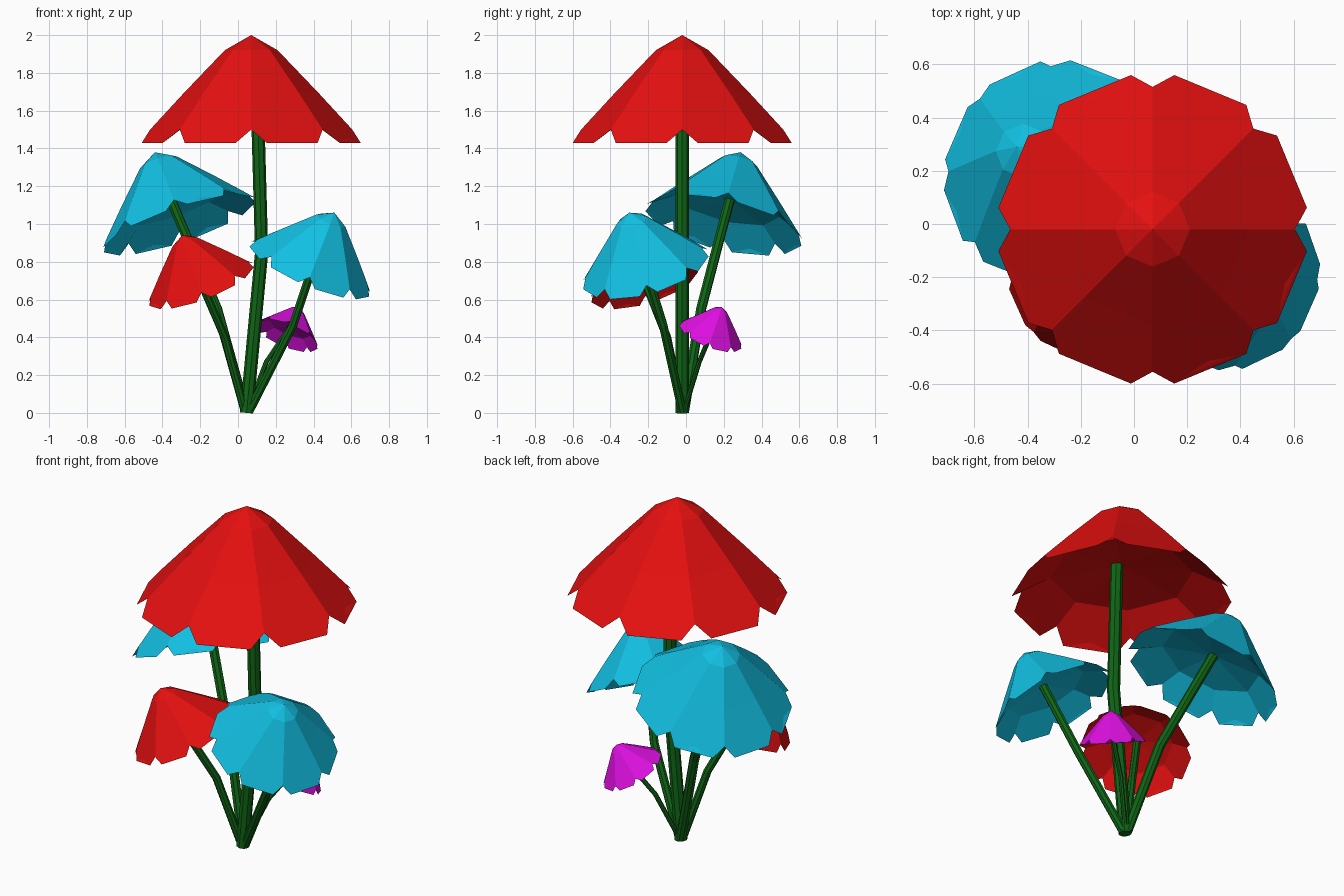
import bpy, bmesh, math
from mathutils import Vector

cube = bpy.data.objects.get("Cube")
if cube:
    bpy.data.objects.remove(cube, do_unlink=True)


def material(name, rgb):
    m = bpy.data.materials.new(name)
    m.use_nodes = True
    m.diffuse_color = (*rgb, 1)
    m.node_tree.nodes["Principled BSDF"].inputs["Base Color"].default_value = (*rgb, 1)
    return m


RED = material("petal red", (0.78, 0.005, 0.005))
BLUE = material("petal blue", (0.006, 0.53, 0.77))
PURPLE = material("petal purple", (0.72, 0.005, 0.74))
GREEN = material("stem green", (0.005, 0.13, 0.008))

SIDES = 8
HEIGHT = 0.57  # apex to petal tips at full size


def add_object(name, mesh, mat):
    mesh.materials.clear()
    mesh.materials.append(mat)
    ob = bpy.data.objects.new(name, mesh)
    bpy.context.collection.objects.link(ob)
    return ob


def make_blossom(name, rim_centre, apex, mat):
    """Eight-petal bell with scalloped rim and a shallow inner roof."""
    bm = bmesh.new()

    def ring(radius, z, offset=0.0):
        pts = []
        for i in range(SIDES):
            a = math.radians(360 / SIDES * i + offset)
            pts.append(bm.verts.new((radius * math.cos(a), radius * math.sin(a), z)))
        return pts

    top = bm.verts.new((0, 0, 0))
    crown = ring(0.14, -0.08)
    middle = ring(0.36, -0.31)
    notch = ring(0.535, -0.5)
    tip_a = ring(0.585, -HEIGHT, 8)
    tip_b = ring(0.585, -HEIGHT, 37)
    inner = ring(0.38, -0.42)
    roof = bm.verts.new((0, 0, -0.37))
    for i in range(SIDES):
        j = (i + 1) % SIDES
        rim = [notch[i], tip_a[i], tip_b[i], notch[j]]
        bm.faces.new((top, crown[i], crown[j]))
        bm.faces.new((crown[i], middle[i], middle[j], crown[j]))
        bm.faces.new([middle[i]] + rim + [middle[j]])
        bm.faces.new([inner[j]] + rim[::-1] + [inner[i]])
        bm.faces.new((roof, inner[j], inner[i]))
    mesh = bpy.data.meshes.new(name)
    bm.to_mesh(mesh)
    bm.free()
    ob = add_object(name, mesh, mat)
    axis = Vector(apex) - Vector(rim_centre)
    ob.location = apex
    ob.rotation_mode = 'QUATERNION'
    ob.rotation_quaternion = Vector((0, 0, 1)).rotation_difference(axis)
    ob.scale = [axis.length / HEIGHT] * 3


def make_stem(name, points, radius):
    """Octagonal tube along a bent path."""
    curve = bpy.data.curves.new(name + "_path", 'CURVE')
    curve.dimensions = '3D'
    curve.bevel_depth = radius
    curve.bevel_resolution = 2
    curve.use_fill_caps = True
    spline = curve.splines.new('POLY')
    spline.points.add(len(points) - 1)
    for p, co in zip(spline.points, points):
        p.co = (*co, 1)
    spline.use_smooth = False
    temp = bpy.data.objects.new(name + "_path", curve)
    bpy.context.collection.objects.link(temp)
    deps = bpy.context.evaluated_depsgraph_get()
    mesh = bpy.data.meshes.new_from_object(temp.evaluated_get(deps))
    bpy.data.objects.remove(temp, do_unlink=True)
    add_object(name, mesh, GREEN)


# name, colour, rim centre, apex, stem base, stem bend, stem radius
flowers = [
    ("tall_red", RED, (0.07, -0.02, 1.43), (0.07, -0.02, 2.0),
     (0.045, -0.02, 0.0), (0.125, -0.02, 0.85), 0.035),
    ("back_blue", BLUE, (-0.31, 0.20, 0.995), (-0.44, 0.29, 1.38),
     (0.04, -0.01, 0.01), (-0.11, 0.08, 0.55), 0.027),
    ("front_blue", BLUE, (0.38, -0.215, 0.76), (0.51, -0.30, 1.06),
     (0.06, -0.02, 0.01), (0.29, -0.12, 0.46), 0.024),
    ("small_red", RED, (-0.195, -0.22, 0.68), (-0.295, -0.30, 0.94),
     (0.035, -0.02, 0.01), (-0.07, -0.10, 0.40), 0.022),
    ("small_purple", PURPLE, (0.258, 0.13, 0.41), (0.32, 0.19, 0.56),
     (0.05, -0.01, 0.01), (0.15, 0.07, 0.27), 0.013),
]

for name, mat, rim, apex, base, bend, radius in flowers:
    make_blossom(name + "_blossom", rim, apex, mat)
    tip = Vector(rim).lerp(Vector(apex), 0.35)
    if name == "tall_red":
        tip.x += 0.033
    make_stem(name + "_stem", [base, bend, tip], radius)
